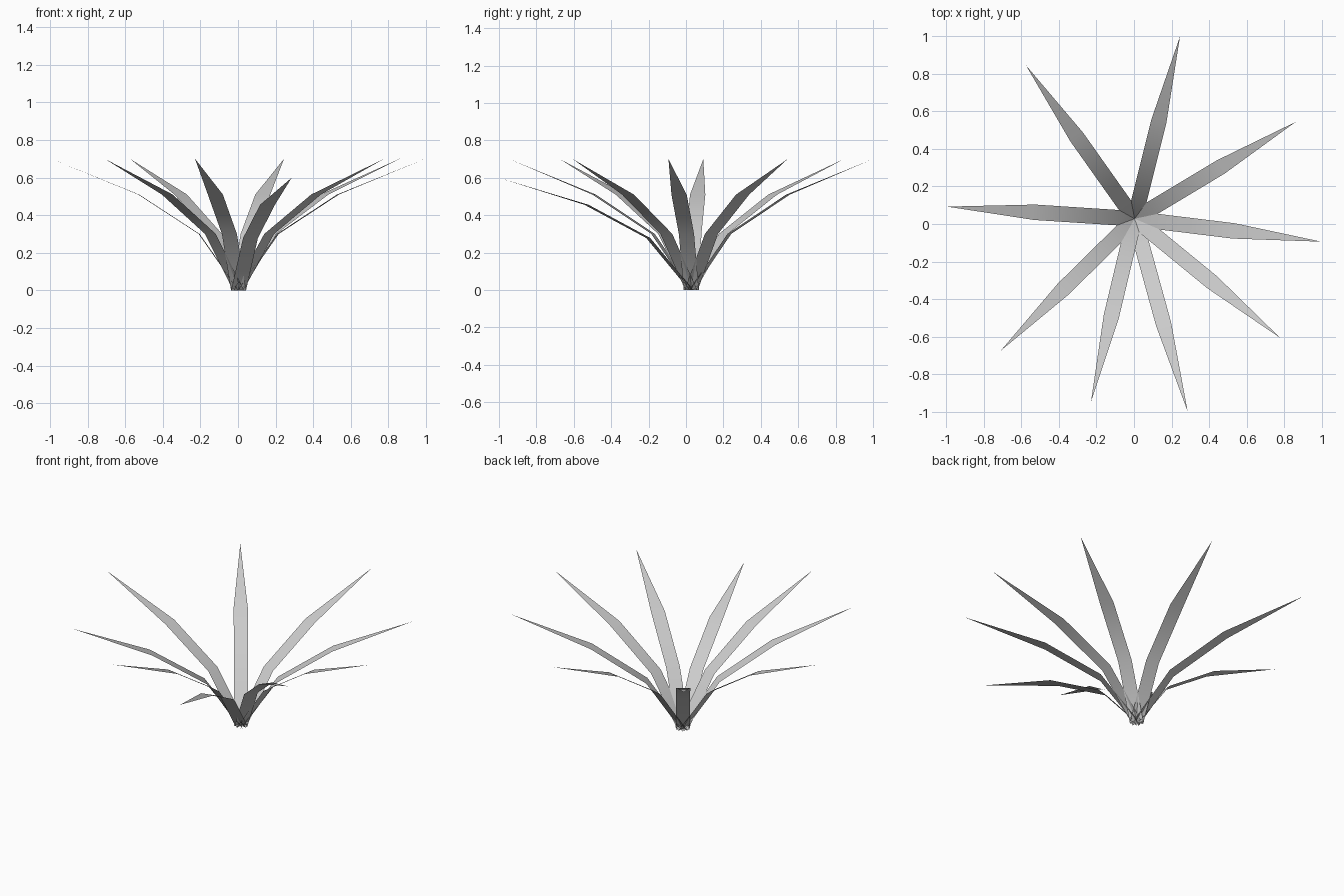
import bpy
from math import cos, sin, radians

if "Cube" in bpy.data.objects:
    bpy.data.objects.remove(bpy.data.objects["Cube"])

# Leaf outline: (distance outwards, height, half width), ending in a point
PROFILE = [(0.0, 0.0, 0.041), (0.21, 0.30, 0.041), (0.533, 0.51, 0.041), (1.0, 0.70, 0.0)]
CENTRE = (0.003, 0.028)


def make_leaf(name, angle, droop=0.0):
    a, d = radians(angle), radians(droop)
    verts = []
    for r, z, w in PROFILE:
        # tip the leaf outwards about its root
        out = r * cos(d) + z * sin(d)
        up = z * cos(d) - r * sin(d)
        for s in ((-w, w) if w else (0,)):
            verts.append((CENTRE[0] + out * cos(a) - s * sin(a),
                          CENTRE[1] + out * sin(a) + s * cos(a), up))
    faces = [(0, 2, 3, 1), (2, 4, 5, 3), (4, 6, 5)]
    mesh = bpy.data.meshes.new(name)
    mesh.from_pydata(verts, [], faces)
    mesh.polygons.foreach_set("use_smooth", [True] * len(faces))
    obj = bpy.data.objects.new(name, mesh)
    bpy.context.collection.objects.link(obj)


# Ring of nine leaves, the front one drooping a little lower
LEAVES = [(76, 0), (31, 0), (-7, 0), (-39.3, 0), (-74.6, 5.6),
          (-103.4, 0), (-135.4, 0), (176.3, 0), (125.3, 0)]
for i, (angle, droop) in enumerate(LEAVES, 1):
    make_leaf(f"leaf_{i}", angle, droop)
